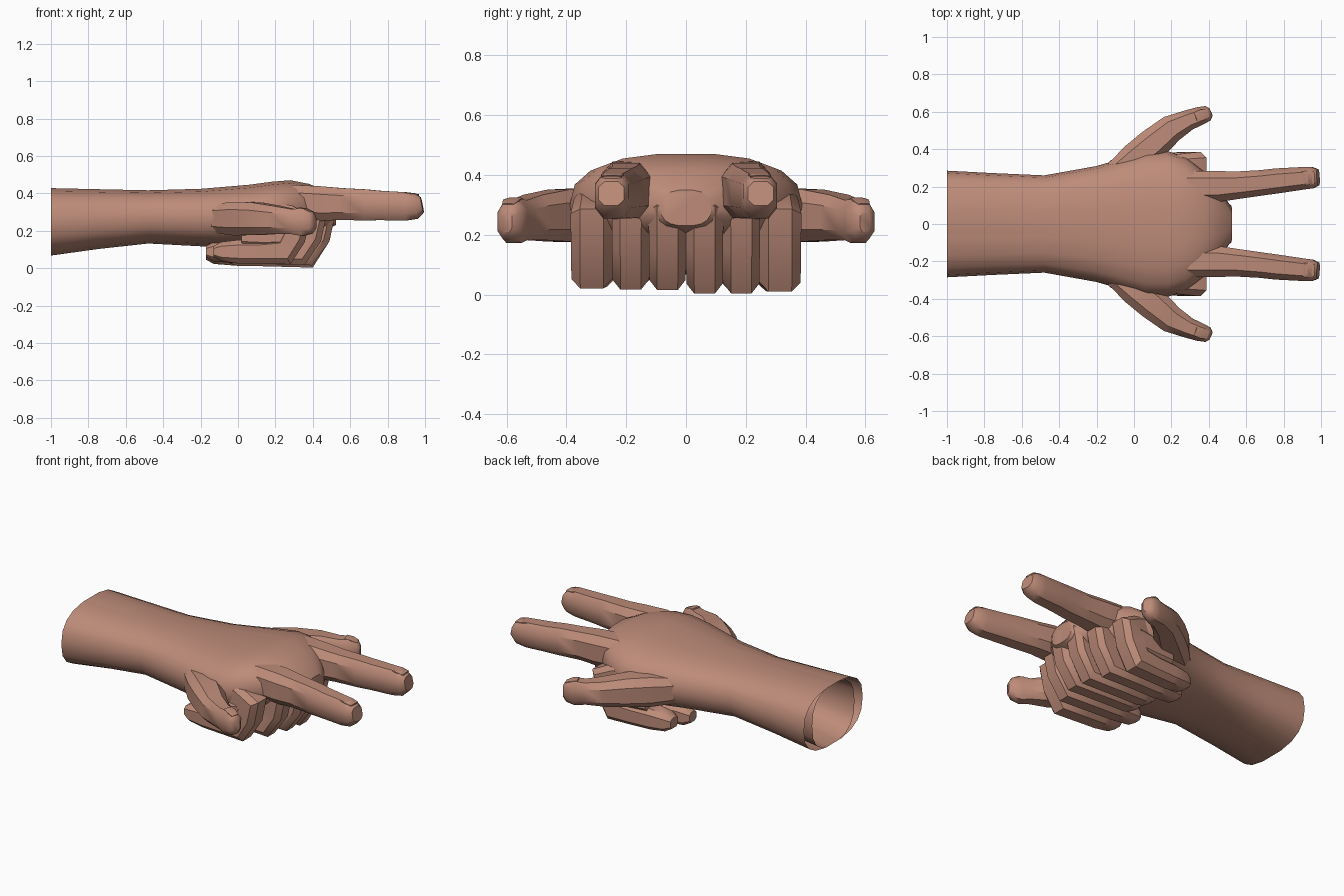
import bpy, bmesh, math
from mathutils import Vector

if "Cube" in bpy.data.objects:
    bpy.data.objects.remove(bpy.data.objects["Cube"])

skin = bpy.data.materials.new("warm_skin")
skin.diffuse_color = (0.51, 0.26, 0.19, 1)
skin.use_nodes = True
skin.node_tree.nodes["Principled BSDF"].inputs["Base Color"].default_value = skin.diffuse_color


def make(name, verts, faces, angle=30):
    me = bpy.data.meshes.new(name)
    me.from_pydata(verts, [], faces)
    me.materials.append(skin)
    ob = bpy.data.objects.new(name, me)
    bpy.context.collection.objects.link(ob)
    # consistent outward normals
    bm = bmesh.new()
    bm.from_mesh(me)
    bmesh.ops.recalc_face_normals(bm, faces=bm.faces)
    bm.to_mesh(me)
    bm.free()
    bpy.ops.object.select_all(action='DESELECT')
    ob.select_set(True)
    bpy.context.view_layer.objects.active = ob
    bpy.ops.object.shade_smooth_by_angle(angle=math.radians(angle))
    return ob


def sgnpow(v, p):
    return math.copysign(abs(v) ** p, v)


def bridge(rings, n, caps):
    faces = [(r * n + i, r * n + (i + 1) % n, (r + 1) * n + (i + 1) % n, (r + 1) * n + i)
             for r in range(rings - 1) for i in range(n)]
    if caps[0]:
        faces.append(tuple(range(n)))
    if caps[1]:
        faces.append(tuple(range((rings - 1) * n, rings * n)))
    return faces


def tube(name, path, side=None, n=8, power=0.7, angle=40):
    """Loft along (x, y, z, half width, half height); side fixes the width axis."""
    pts = [Vector(p[:3]) for p in path]
    verts = []
    for k, p in enumerate(path):
        t = (pts[min(k + 1, len(pts) - 1)] - pts[max(k - 1, 0)]).normalized()
        u = Vector(side) if side else Vector((0, 0, 1)).cross(t).normalized()
        v = t.cross(u).normalized()
        for i in range(n):
            a = 2 * math.pi * (i + 0.5) / n
            verts.append(pts[k] + u * p[3] * sgnpow(math.cos(a), power)
                         + v * p[4] * sgnpow(math.sin(a), power))
    return make(name, verts, bridge(len(path), n, (True, True)), angle)


# Forearm, wrist and back of hand: two overlapping mirrored shells, open at the elbow
# (x, half width, top z, bottom z, width factor of the narrow side)
sections = [(-1.0, .285, .43, .065, .72), (-.75, .272, .424, .10, .75),
            (-.48, .26, .418, .13, .82), (-.2, .31, .426, .115, .9),
            (-.08, .345, .436, .11, .95), (.06, .385, .448, .11, .97),
            (.18, .39, .464, .13, .97), (.28, .355, .472, .16, .97),
            (.38, .275, .452, .18, .97), (.46, .18, .42, .20, .97),
            (.525, .085, .35, .23, .97)]
N = 18


def palm_shell(s, label):
    verts = []
    for x, hw, zt, zb, narrow in sections:
        for i in range(N):
            a = 2 * math.pi * i / N
            c = sgnpow(math.cos(a), .75)
            verts.append((x, s * hw * c * (1 if c > 0 else narrow),
                          (zt + zb) / 2 + (zt - zb) / 2 * sgnpow(math.sin(a), .8)))
    make(f"forearm_and_palm_{label}", verts, bridge(len(sections), N, (False, True)), 35)


# Curled fingers: (name, y, half width, forward reach, tip x, knuckle drop)
curls = [("inner", .062, .064, .475, -.08, 0), ("middle", .185, .064, .43, -.17, .02),
         ("outer", .315, .072, .345, -.13, .05)]

for s, label in ((1, "left"), (-1, "right")):
    palm_shell(s, label)

    # Pointing finger
    tube(f"pointing_finger_{label}",
         [(.12, s * .20, .34, .08, .08), (.30, s * .20, .355, .088, .095),
          (.44, s * .20, .345, .088, .098), (.55, s * .207, .343, .078, .09),
          (.68, s * .22, .338, .072, .088), (.76, s * .23, .335, .071, .083),
          (.90, s * .244, .33, .064, .08), (.955, s * .248, .332, .06, .072),
          (.985, s * .25, .338, .045, .043)])
    tube(f"pointing_nail_{label}",
         [(.885, s * .243, .402, .036, .004), (.92, s * .246, .400, .04, .004),
          (.965, s * .249, .392, .034, .004)])

    # Thumb
    tube(f"thumb_{label}",
         [(-.12, s * .26, .265, .06, .08), (.0, s * .345, .265, .09, .095),
          (.10, s * .425, .264, .092, .092), (.20, s * .51, .258, .078, .08),
          (.29, s * .555, .25, .058, .07), (.35, s * .577, .246, .052, .078),
          (.395, s * .592, .243, .043, .062), (.412, s * .60, .243, .022, .035)])
    tube(f"thumb_nail_{label}",
         [(.33, s * .572, .321, .028, .004), (.365, s * .584, .315, .031, .004),
          (.396, s * .595, .301, .022, .004)])

    # Knuckles curl forward, down and back under the palm
    for name, y, w, r, tip, drop in curls:
        z = .075 if s > 0 else .088
        y *= s
        tube(f"curled_finger_{name}_{label}",
             [(.12, y * .93, .31 - drop, w * .9, .075),
              (r - .11, y * .97, .33 - drop, w, .082),
              (r - .03, y, .27 - drop * .4, w * 1.04, .085),
              (r - .055, y, .17, w * 1.02, .078),
              (r - .10, y, z + .005, w, .085), (.12, y * .98, z, w * .96, .068),
              (.0, y * .96, z, w * .95, .066), (tip + .04, y * .95, z, w * .85, .055),
              (tip, y * .95, z, w * .55, .032)],
             side=(0, 1, 0), power=.65)
        # folded middle joint filling the fist
        tube(f"folded_joint_{name}_{label}",
             [(.02, y * .97, .18, w * .9, .07), (.14, y * .98, .18, w, .08),
              (r - .07, y, .19, w, .09)], side=(0, 1, 0), power=.65)
